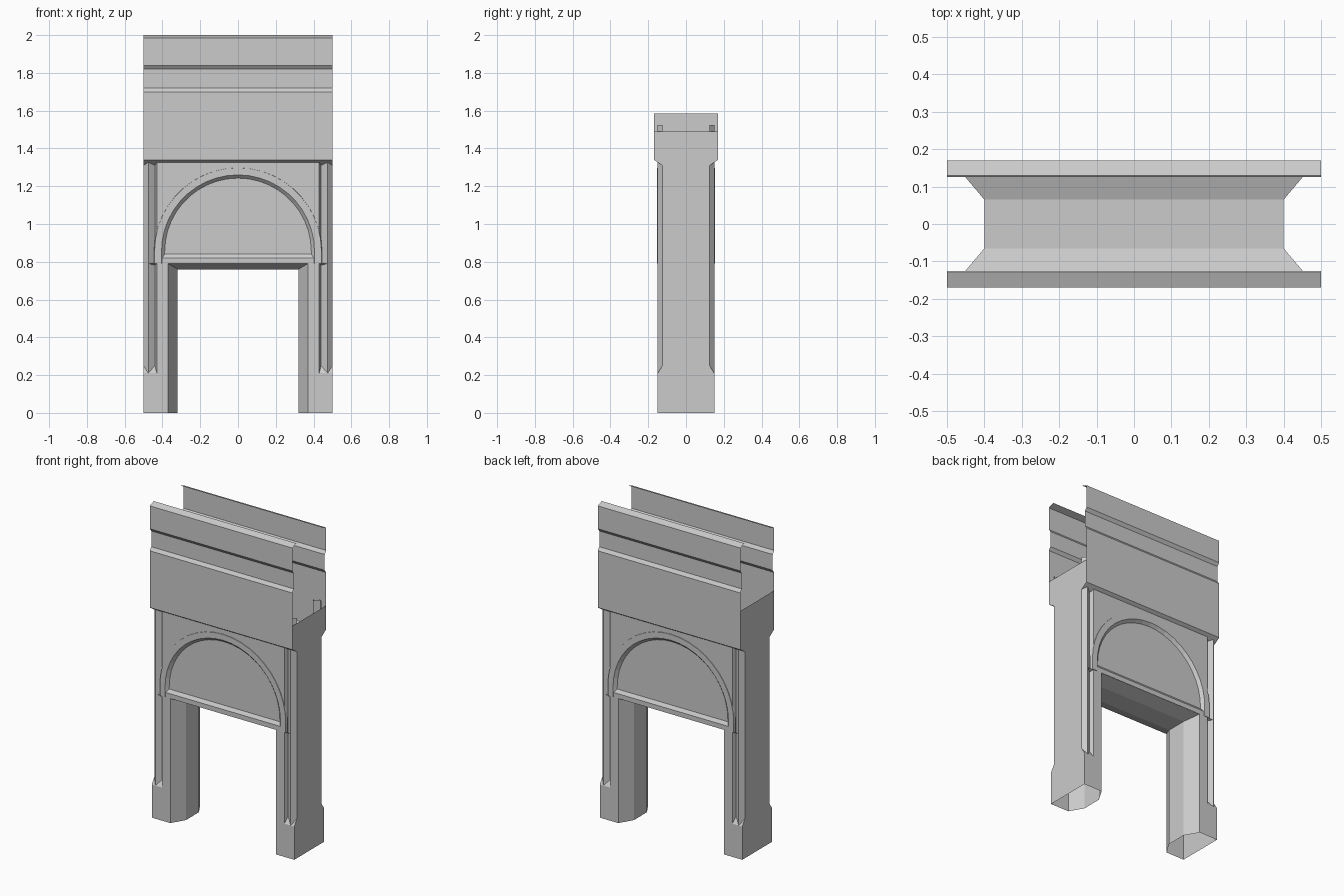
import bpy, bmesh, math
from mathutils import Vector

if "Cube" in bpy.data.objects:
    bpy.data.objects.remove(bpy.data.objects["Cube"])

W, CH = 0.5, 0.125      # half width, recessed corner depth
FACE = 0.15             # half depth of the wall face
Z_SPRING, Z_DOOR = 0.855, 0.79


def sheet(name, faces, facing=(0, -1, 0), mirror=(True, True)):
    """Thin-walled part from polygons turned toward 'facing', mirrored about x and y."""
    bm = bmesh.new()
    for f in faces:
        bm.faces.new([bm.verts.new(p) for p in f])
    bmesh.ops.remove_doubles(bm, verts=bm.verts, dist=1e-5)
    bm.normal_update()
    for f in bm.faces:
        if f.normal.dot(Vector(facing)) < 0:
            f.normal_flip()
    me = bpy.data.meshes.new(name)
    bm.to_mesh(me)
    bm.free()
    ob = bpy.data.objects.new(name, me)
    bpy.context.collection.objects.link(ob)
    if any(mirror):
        m = ob.modifiers.new("mirror", 'MIRROR')
        m.use_axis = (mirror[0], mirror[1], False)
        m.merge_threshold = 1e-4
    return ob


def strips(a, b):
    """Quads between two equally long point rows."""
    return [(a[i], a[i + 1], b[i + 1], b[i]) for i in range(len(a) - 1)]


def arch(r, y, z0=Z_DOOR, n=11):
    """Half arch row: short straight foot, then a quarter circle to the crown."""
    pts = [(r, y, z0)]
    for i in range(n + 1):
        a = math.pi / 2 * i / n
        pts.append((r * math.cos(a), y, Z_SPRING + r * math.sin(a)))
    pts[-1] = (0, y, Z_SPRING + r)
    return pts


# leg fronts
sheet("leg_front", [[(x, -FACE, z) for x, z in
      [(.37, 0), (W, 0), (W, .21), (.43, .21), (.43, Z_DOOR), (.37, Z_DOOR)]]])

# door jambs with chamfered edges
plan = [(.37, -FACE), (.32, -.065), (.32, 0)]
sheet("door_jamb", strips([(x, y, 0) for x, y in plan],
                          [(x, y, z) for (x, y), z in zip(plan, (.79, .765, .765))]),
      facing=(-1, -.2, 0))

# door soffit, running on into the hollow legs
sheet("door_soffit", strips(
    [(0, -FACE, Z_DOOR), (0, -.065, .76), (0, 0, .76)],
    [(.47, -FACE + .002, Z_DOOR), (.40, -.065, .76), (.40, 0, .76)]), facing=(0, 0, -1))

# V groove and corner chamfer with sloped stops at the foot
low = [(.43, -FACE, .21), (.44, -CH, .25), (.475, -FACE, .21), (W, -CH, .25)]
high = [(x, y, 1.525) for x, y, z in low]
stops = [(low[0], low[2], low[1]), (low[2], (W, -FACE, .21), low[3])]
sheet("corner_groove", strips(low, high) + stops)

# spandrel around the arch
sheet("spandrel", [[(.43, -FACE, Z_DOOR), (.43, -FACE, 1.327), (0, -FACE, 1.327)]
                   + arch(.405, -FACE)[::-1]])

# arch moulding
rows = [arch(.445, -.137), arch(.442, -.153), arch(.405, -.153), arch(.388, -.135)]
faces = [q for a, b in zip(rows, rows[1:]) for q in strips(a, b)]
faces.append([r[0] for r in rows])
sheet("arch_moulding", faces)

# recessed panel inside the arch, with lintel face and sloped sill
sheet("arch_panel", [[(0, -.135, .84)] + arch(.388, -.135, .84)])
sheet("lintel_and_sill", strips(
    [(0, -FACE, Z_DOOR), (0, -FACE, .82), (0, -.135, .84)],
    [(.405, -FACE, Z_DOOR), (.405, -FACE, .82), (.39, -.135, .84)]))

# parapet sheets with recessed band and top lip
prof = [(-CH, 1.31), (-.17, 1.34), (-.17, 1.70), (-.155, 1.72), (-.155, 1.82),
        (-.17, 1.84), (-.17, 1.985), (-.13, 2.0)]
sheet("parapet", strips([(0, y, z) for y, z in prof], [(W, y, z) for y, z in prof]))

# end walls, the left one a little taller
for side, top, name in ((1, 1.49, "right_end_wall"), (-1, 1.585, "left_end_wall")):
    half = [(FACE, 0), (FACE, .21), (CH, .25), (CH, 1.31), (.17, 1.34), (.17, top)]
    outline = half + [(-y, z) for y, z in half[::-1]]
    sheet(name, [[(side * W, y, z) for y, z in outline]], (side, 0, 0), (False, False))
